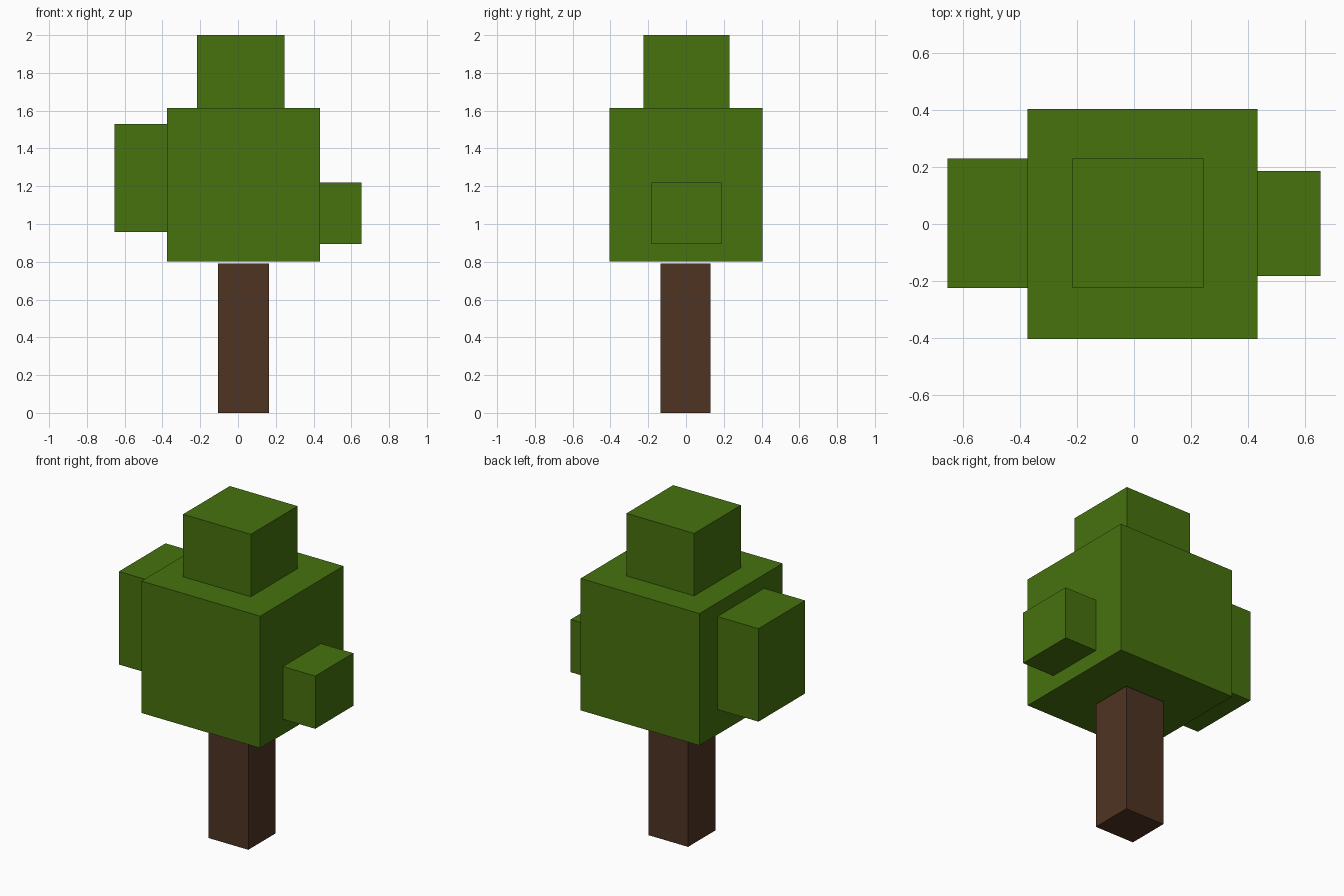
import bpy
from mathutils import Vector

cube = bpy.data.objects.get("Cube")
if cube:
    bpy.data.objects.remove(cube, do_unlink=True)


def make_material(name, rgb):
    mat = bpy.data.materials.new(name)
    mat.use_nodes = True
    colour = (*rgb, 1.0)
    mat.diffuse_color = colour
    mat.node_tree.nodes["Principled BSDF"].inputs["Base Color"].default_value = colour
    return mat


def add_box(name, low, high, mat):
    """Flat-sided box spanning two opposite corners."""
    low, high = Vector(low), Vector(high)
    bpy.ops.mesh.primitive_cube_add(size=1, location=(low + high) / 2)
    box = bpy.context.object
    box.name = name
    box.scale = high - low
    bpy.ops.object.transform_apply(location=False, rotation=False, scale=True)
    box.data.materials.append(mat)
    return box


leaf_green = make_material("leaf green", (0.061, 0.168, 0.004))
bark_brown = make_material("bark brown", (0.078, 0.034, 0.016))

# Trunk, ending just under the crown
add_box("trunk", (-0.105, -0.135, 0), (0.165, 0.13, 0.79), bark_brown)

# Main crown block
add_box("crown", (-0.375, -0.405, 0.802), (0.435, 0.405, 1.615), leaf_green)

# Smaller leaf blocks, sunk slightly into the crown
sink = 0.01
add_box("top_leaves", (-0.217, -0.225, 1.615 - sink), (0.245, 0.23, 2), leaf_green)
add_box("right_leaves", (-0.655, -0.225, 0.957), (-0.375 + sink, 0.23, 1.53), leaf_green)
add_box("left_leaves", (0.435 - sink, -0.183, 0.895), (0.655, 0.187, 1.22), leaf_green)
